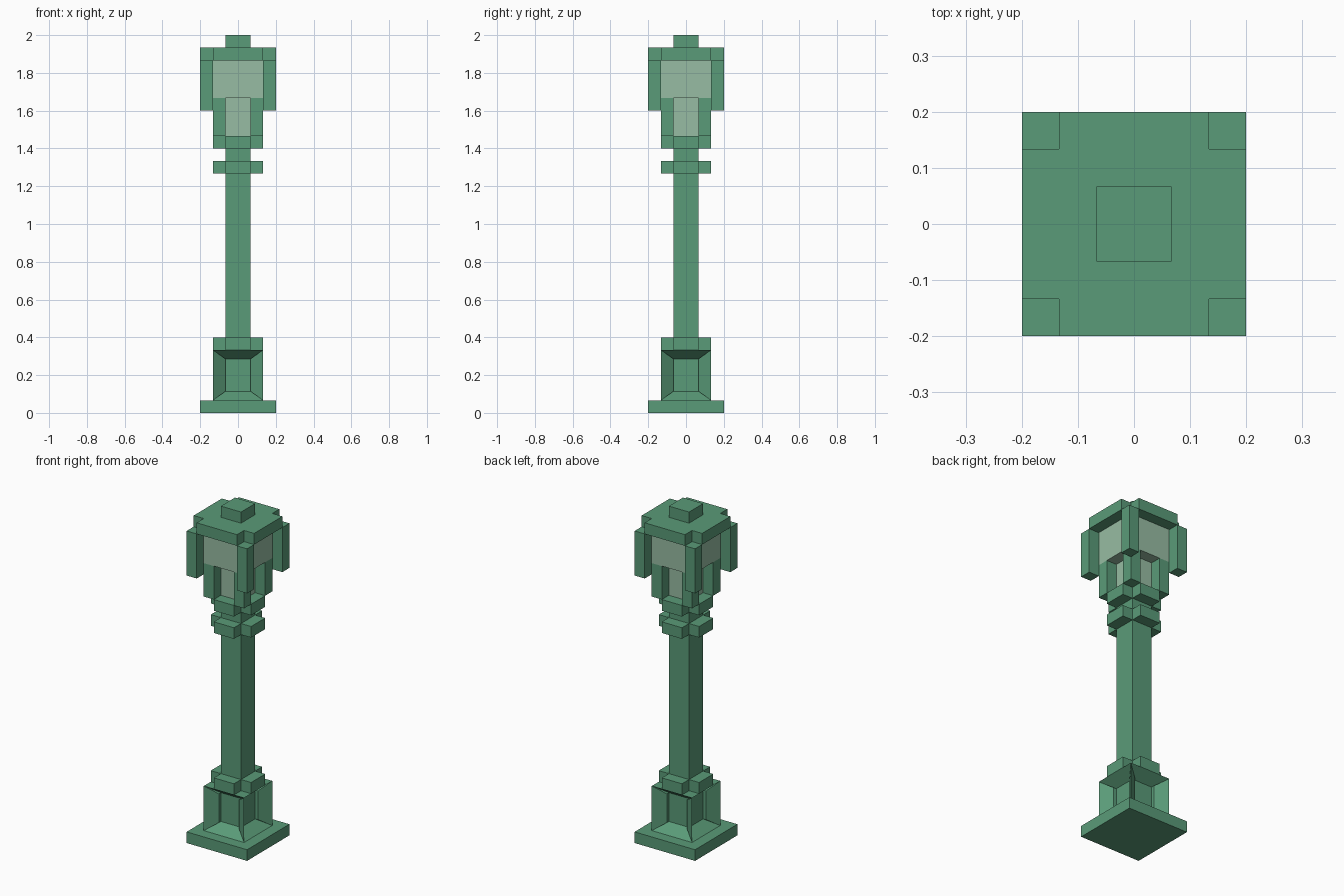
import bpy, bmesh

cube = bpy.data.objects.get("Cube")
if cube:
    bpy.data.objects.remove(cube, do_unlink=True)

U = 2 / 30  # one block; the lamp is 30 blocks tall


def material(name, color):
    m = bpy.data.materials.new(name)
    m.diffuse_color = color
    m.use_nodes = True
    m.node_tree.nodes["Principled BSDF"].inputs["Base Color"].default_value = color
    return m


green = material("green paint", (0.102, 0.328, 0.188, 1))
glass = material("pale glass", (0.31, 0.503, 0.366, 1))


def prism(name, outline, z0, z1, mat=green, niche=False):
    """Extrude an outline (in blocks) from z0 to z1, optionally with a niche in each side."""
    bm = bmesh.new()
    base = bm.faces.new([bm.verts.new((x * U, y * U, z0 * U)) for x, y in outline])
    top = bmesh.ops.extrude_face_region(bm, geom=[base])["geom"]
    bmesh.ops.translate(bm, vec=(0, 0, (z1 - z0) * U),
                        verts=[v for v in top if isinstance(v, bmesh.types.BMVert)])
    bmesh.ops.recalc_face_normals(bm, faces=bm.faces)
    if niche:
        sides = [f for f in bm.faces if abs(f.normal.z) < 0.5]
        bmesh.ops.inset_individual(bm, faces=sides, thickness=U, depth=-U)
    mesh = bpy.data.meshes.new(name)
    bm.to_mesh(mesh)
    bm.free()
    mesh.materials.append(mat)
    obj = bpy.data.objects.new(name, mesh)
    bpy.context.collection.objects.link(obj)
    return obj


def square(r, cx=0, cy=0):
    return [(cx - r, cy - r), (cx + r, cy - r), (cx + r, cy + r), (cx - r, cy + r)]


def cross(r):
    """Square of half-width r with a one-block notch in each corner."""
    s = r - 1
    return [(-s, -r), (s, -r), (s, -s), (r, -s), (r, s), (s, s),
            (s, r), (-s, r), (-s, s), (-r, s), (-r, -s), (-s, -s)]


# Foot and column
prism("base_plate", square(3), 0, 1)
prism("pedestal", square(2), 1, 5, niche=True)
prism("pedestal_top", cross(2), 5, 6)
prism("column", square(1), 6, 21)
prism("collar", cross(2), 19, 20)

# Lantern
prism("lantern_floor", cross(2), 21, 22)
prism("lower_glass", square(1), 22, 25, glass)
prism("upper_glass", square(2), 25, 28, glass)
prism("roof", cross(3), 28, 29)
prism("finial", square(1), 29, 30)

# Corner posts of the lantern
for sx, side in ((-1, "right"), (1, "left")):
    for sy, end in ((-1, "front"), (1, "back")):
        prism(f"lower_post_{end}_{side}", square(0.5, 1.5 * sx, 1.5 * sy), 22, 25)
        prism(f"upper_post_{end}_{side}", square(0.5, 2.5 * sx, 2.5 * sy), 24, 28)
